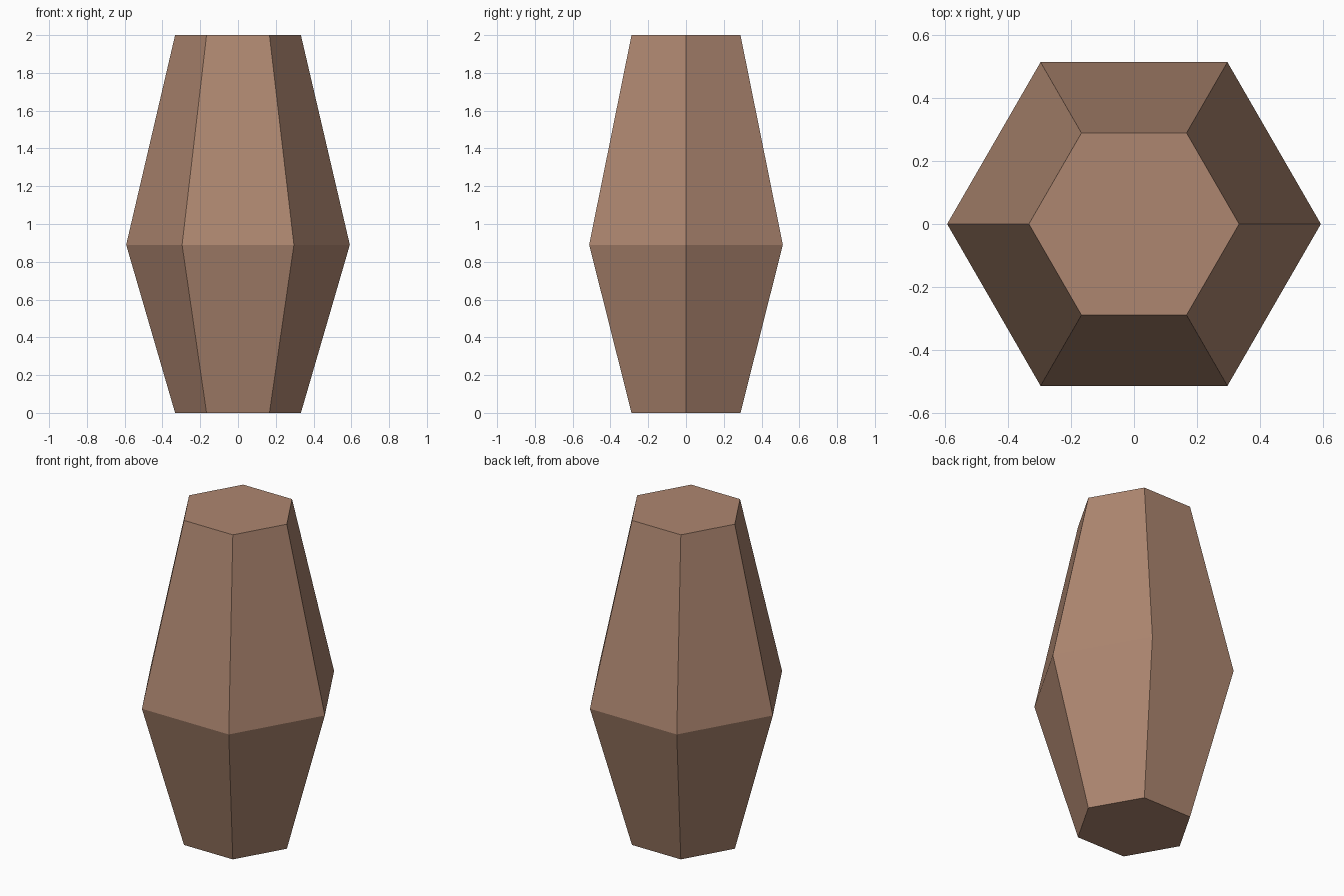
import bpy
import bmesh
from math import cos, sin, tau

cube = bpy.data.objects.get("Cube")
if cube:
    bpy.data.objects.remove(cube, do_unlink=True)

SIDES = 6
# (radius, height) of each hexagonal ring, bottom to top
PROFILE = [(0.333, 0.0), (0.592, 0.89), (0.333, 2.0)]

# Brown material
brown = bpy.data.materials.new("warm_brown")
brown.use_nodes = True
colour = (0.42, 0.24, 0.162, 1.0)
brown.diffuse_color = colour
brown.node_tree.nodes["Principled BSDF"].inputs["Base Color"].default_value = colour

# Rings with corners on the x axis
bm = bmesh.new()
rings = [
    [bm.verts.new((r * cos(tau * i / SIDES), r * sin(tau * i / SIDES), z))
     for i in range(SIDES)]
    for r, z in PROFILE
]

# Flat side walls
for low, high in zip(rings, rings[1:]):
    for i in range(SIDES):
        j = (i + 1) % SIDES
        bm.faces.new((low[i], low[j], high[j], high[i]))

# Bottom and top caps
bm.faces.new(list(reversed(rings[0])))
bm.faces.new(rings[-1])
bmesh.ops.recalc_face_normals(bm, faces=bm.faces)

mesh = bpy.data.meshes.new("hexagonal_body")
bm.to_mesh(mesh)
bm.free()
mesh.materials.append(brown)
body = bpy.data.objects.new("hexagonal_body", mesh)
bpy.context.collection.objects.link(body)
